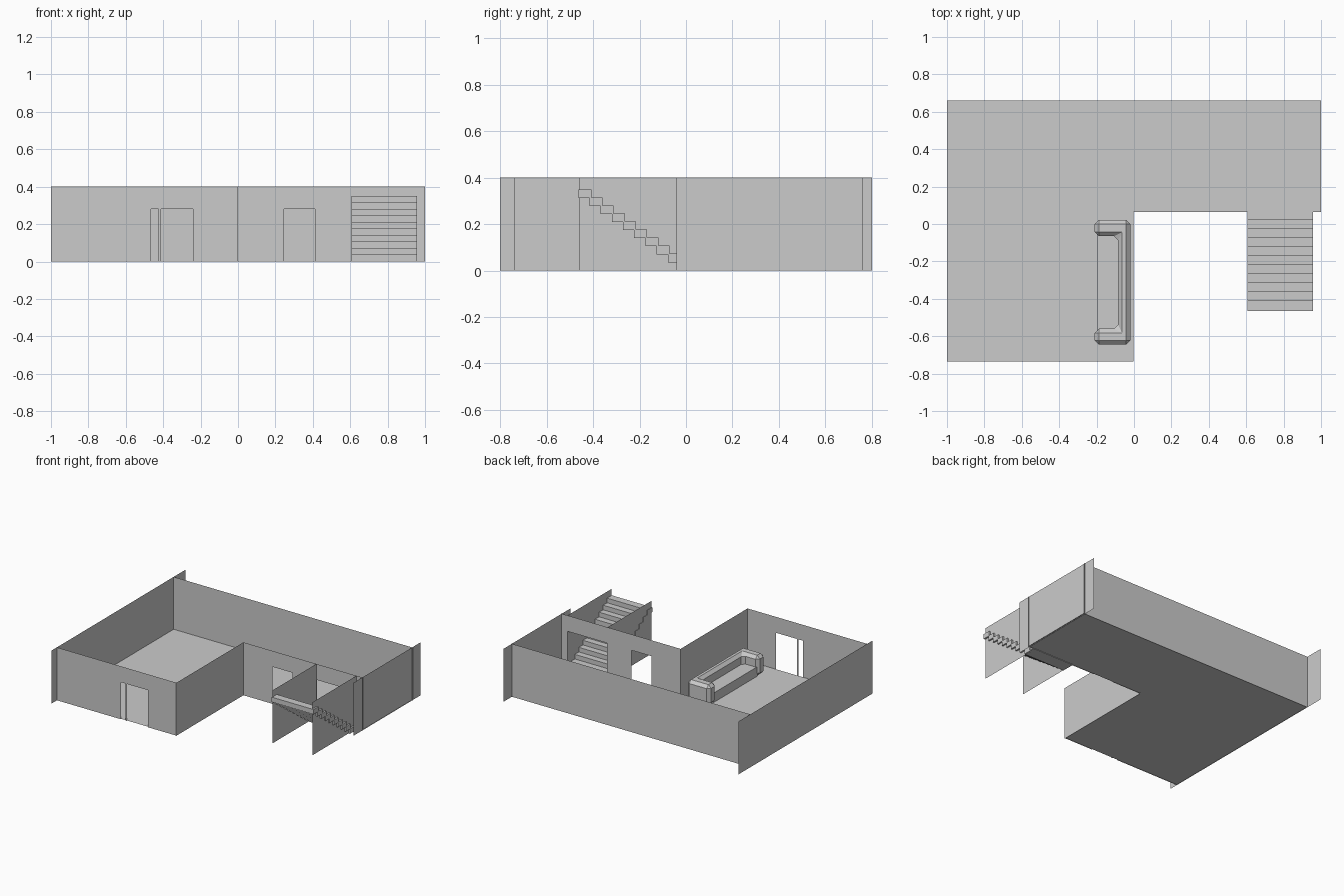
import bpy, bmesh

if "Cube" in bpy.data.objects:
    bpy.data.objects.remove(bpy.data.objects["Cube"])

H = 0.40      # wall height
DOOR = 0.28   # opening height


def make(name, faces):
    """Mesh object from a list of polygons, welded together."""
    bm = bmesh.new()
    for f in faces:
        bm.faces.new([bm.verts.new(p) for p in f])
    bmesh.ops.remove_doubles(bm, verts=bm.verts, dist=1e-5)
    me = bpy.data.meshes.new(name)
    bm.to_mesh(me)
    bm.free()
    ob = bpy.data.objects.new(name, me)
    bpy.context.collection.objects.link(ob)
    return ob


def prism(name, outline, z0, z1):
    """Closed solid from a counter-clockwise plan outline."""
    n = len(outline)
    faces = [[(x, y, z1) for x, y in outline],
             [(x, y, z0) for x, y in reversed(outline)]]
    for i in range(n):
        (ax, ay), (bx, by) = outline[i], outline[(i + 1) % n]
        faces.append([(ax, ay, z0), (bx, by, z0), (bx, by, z1), (ax, ay, z1)])
    return make(name, faces)


def box(name, x0, x1, y0, y1, z0, z1):
    return prism(name, [(x0, y0), (x1, y0), (x1, y1), (x0, y1)], z0, z1)


def side_wall(name, x, y0, y1):
    """Thin wall running along y."""
    return make(name, [[(x, y0, 0), (x, y1, 0), (x, y1, H), (x, y0, H)]])


def cross_wall(name, y, x0, x1, openings=()):
    """Thin wall running along x, one outline that steps round its doorways."""
    pts = [(x0, y, 0)]
    for a, b in openings:
        pts += [(a, y, 0), (a, y, DOOR), (b, y, DOOR), (b, y, 0)]
    pts += [(x1, y, 0), (x1, y, H), (x0, y, H)]
    return make(name, [pts])


# L-shaped floor
make("floor", [[(x, y, 0.004) for x, y in
     [(-1, -0.735), (-0.002, -0.735), (-0.002, 0.065), (1, 0.065), (1, 0.66), (-1, 0.66)]]])

# Walls, some running past the corners
side_wall("left_wall", -1.0, -0.80, 0.80)
side_wall("right_wall", 0.994, -0.04, 0.76)
side_wall("inner_side_wall", 0.0, -0.74, 0.065)
cross_wall("back_wall", 0.66, -1, 1)
cross_wall("front_wall", -0.735, -1, 0, [(-0.465, -0.425), (-0.412, -0.24)])
cross_wall("inner_front_wall", 0.065, 0, 1, [(0.245, 0.412), (0.615, 0.945)])

# Stairwell sides
side_wall("stairwell_left", 0.61, -0.458, 0.065)
side_wall("stairwell_right", 0.945, -0.458, 0.065)

# Stair treads descending toward the doorway
for k in range(11):
    y = -0.464 + 0.0482 * k
    top = 0.350 - 0.0347 * k
    box(f"stair_tread_{k + 1}", 0.607, 0.957, y, min(y + 0.056, 0.07),
        max(top - 0.037, 0), max(top, 0.006))

# Sofa: bevelled U of arms and back, with a lower seat
frame = prism("sofa_frame",
              [(-0.21, -0.645), (-0.02, -0.645), (-0.02, 0.022), (-0.21, 0.022),
               (-0.21, -0.065), (-0.085, -0.065), (-0.085, -0.56), (-0.21, -0.56)], 0.004, 0.155)
bev = frame.modifiers.new("chamfer", 'BEVEL')
bev.width = 0.022
bev.segments = 1
box("sofa_seat", -0.197, -0.07, -0.575, -0.05, 0.004, 0.075)
